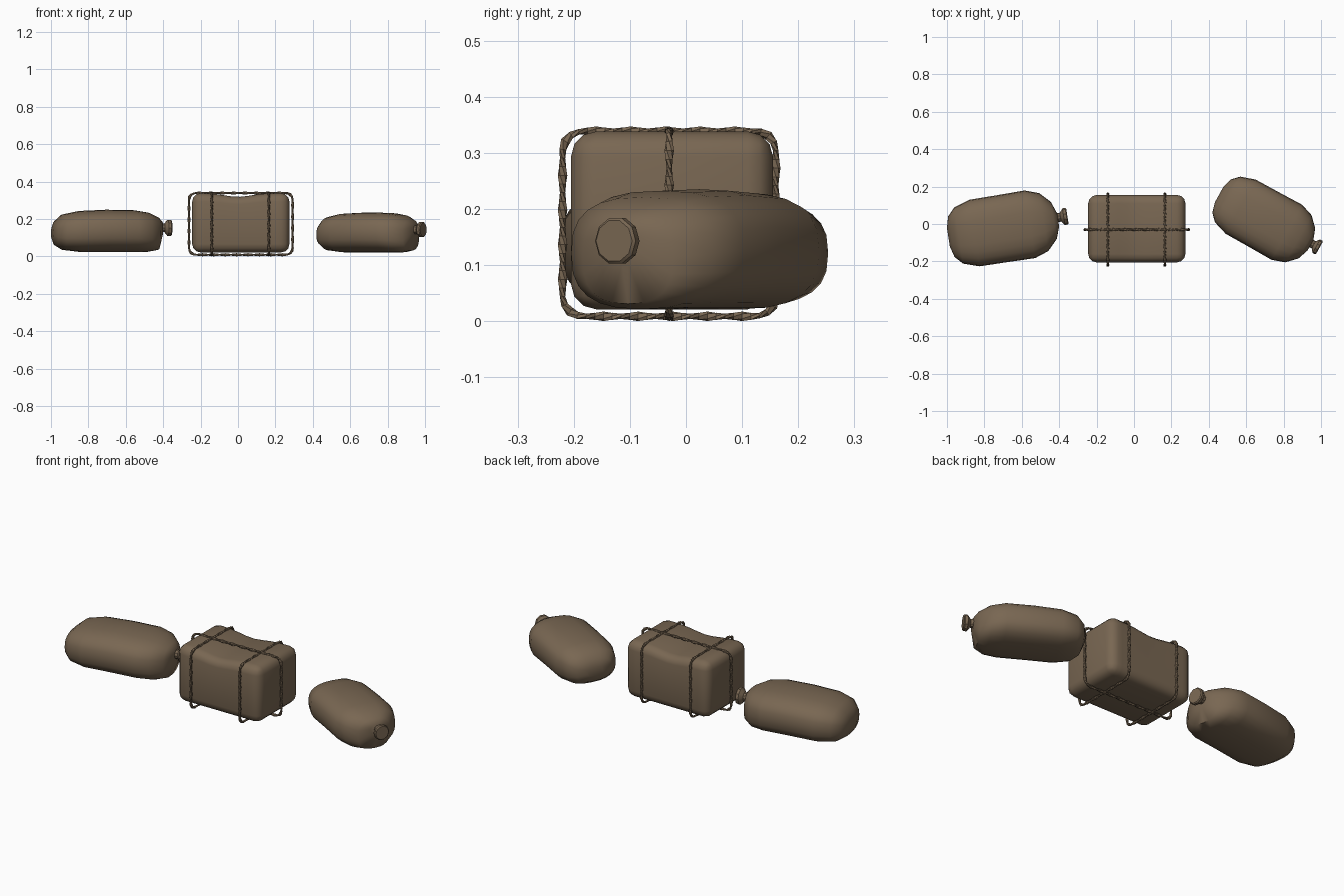
import bpy, bmesh
from math import sin, cos, pi, radians, exp, copysign
from mathutils import Vector, Matrix

cube = bpy.data.objects.get("Cube")
if cube:
    bpy.data.objects.remove(cube, do_unlink=True)

brown = bpy.data.materials.new("brown_canvas")
brown.use_nodes = True
brown.diffuse_color = (0.19, 0.135, 0.085, 1)
brown.node_tree.nodes["Principled BSDF"].inputs["Base Color"].default_value = brown.diffuse_color


def finish(bm, name, angle):
    bmesh.ops.recalc_face_normals(bm, faces=bm.faces)
    mesh = bpy.data.meshes.new(name)
    bm.to_mesh(mesh)
    bm.free()
    mesh.materials.append(brown)
    obj = bpy.data.objects.new(name, mesh)
    bpy.context.collection.objects.link(obj)
    bpy.ops.object.select_all(action='DESELECT')
    obj.select_set(True)
    bpy.context.view_layer.objects.active = obj
    bpy.ops.object.shade_smooth_by_angle(angle=radians(angle))
    return obj


def loft(bm, rings, closed=False):
    """Skin rings of points; cap the ends unless the rings form a loop."""
    loops = [[bm.verts.new(p) for p in ring] for ring in rings]
    pairs = list(zip(loops, loops[1:]))
    if closed:
        pairs.append((loops[-1], loops[0]))
    else:
        bm.faces.new(loops[0])
        bm.faces.new(loops[-1])
    for a, b in pairs:
        for i in range(len(a)):
            j = (i + 1) % len(a)
            bm.faces.new((a[i], a[j], b[j], b[i]))


def oval(u, half_width, low, high, sides=24, power=0.76):
    ring = []
    for k in range(sides):
        a = 2 * pi * k / sides
        c, s = (copysign(abs(f) ** power, f) for f in (cos(a), sin(a)))
        ring.append((u, half_width * c, (low + high) / 2 + (high - low) / 2 * s))
    return ring


# Stuffed sacks: position along the axis, half width, bottom, top
SACK = [(-.291, .05, .095, .155), (-.275, .11, .06, .19), (-.235, .152, .035, .225),
        (-.15, .18, .025, .243), (0, .181, .025, .25), (.15, .183, .025, .247),
        (.225, .157, .025, .235), (.28, .1, .035, .21), (.303, .035, .11, .185)]
# Tied neck: position along the axis, radius
NECK = [(.29, .026), (.318, .024), (.335, .045), (.35, .045), (.355, .04)]


def sack(name, place, turn, scale):
    matrix = Matrix.LocRotScale(Vector(place), Matrix.Rotation(radians(turn), 3, 'Z'), Vector(scale))
    bm = bmesh.new()
    loft(bm, [oval(*row) for row in SACK])
    bm.transform(matrix)
    finish(bm, name, 60)
    bm = bmesh.new()
    loft(bm, [oval(u, r, .153 - r, .153 + r, 10, 1) for u, r in NECK])
    bmesh.ops.translate(bm, vec=(0, .012, 0), verts=bm.verts)
    bm.transform(matrix)
    finish(bm, name + "_neck", 35)


sack("right_sack", (-.705, -.025, 0), 9, (1, 1, 1))
sack("left_sack", (.694, .024, -.002), -29, (.94, .92, .95))

# Bale: bevelled block with a sagging top
bm = bmesh.new()
bmesh.ops.create_cube(bm, size=1)
bmesh.ops.scale(bm, vec=(.52, .36, .317), verts=bm.verts)
bmesh.ops.translate(bm, vec=(.015, -.025, .18), verts=bm.verts)
bmesh.ops.bevel(bm, geom=bm.edges[:], offset=.045, segments=3, profile=.5, affect='EDGES')
for i in range(9):
    bmesh.ops.bisect_plane(bm, geom=bm.verts[:] + bm.edges[:] + bm.faces[:],
                           plane_co=(-.18 + i * .048, 0, 0), plane_no=(1, 0, 0))
for v in bm.verts:
    if v.co.z > .18:
        v.co.z -= .02 * exp(-(v.co.x / .1) ** 2) * (v.co.z - .18) / .16
finish(bm, "bale", 45)


def rope(name, center, across, half_width, half_height, twists):
    """Twisted flat cord following a rounded rectangle."""
    radius, up = .035, Vector((0, 0, 1))
    across = Vector(across)
    side = across.cross(up)
    corners = [(1, 1), (-1, 1), (-1, -1), (1, -1)]
    path = []
    for q, (sx, sz) in enumerate(corners):
        for k in range(5):
            a = (q + k / 4) * pi / 2
            path.append(Vector(center)
                        + across * (sx * (half_width - radius) + radius * cos(a))
                        + up * (sz * (half_height - radius) + radius * sin(a)))
    # Resample evenly so the twist is regular
    lengths = [(path[i] - path[i - 1]).length for i in range(1, len(path))]
    lengths.append((path[0] - path[-1]).length)
    total, count = sum(lengths), twists * 8
    points, seg, start = [], 0, 0
    for i in range(count):
        d = total * i / count
        while d > start + lengths[seg]:
            start += lengths[seg]
            seg += 1
        points.append(path[seg].lerp(path[(seg + 1) % len(path)], (d - start) / lengths[seg]))
    rings = []
    for i, p in enumerate(points):
        tangent = (points[(i + 1) % count] - points[i - 1]).normalized()
        out = side.cross(tangent)
        t = 2 * pi * twists * i / count
        ring = []
        for k in range(6):
            a = 2 * pi * k / 6
            x, y = .0085 * cos(a), .0055 * sin(a)
            ring.append(p + side * (x * cos(t) - y * sin(t)) + out * (x * sin(t) + y * cos(t)))
        rings.append(ring)
    bm = bmesh.new()
    loft(bm, rings, closed=True)
    finish(bm, name, 30)


# Ropes: two round the width, one round the length
for name, x in (("right_rope", -.14), ("left_rope", .165)):
    rope(name, (x, -.03, .174), (0, 1, 0), .19, .165, 11)
rope("long_rope", (.015, -.03, .174), (1, 0, 0), .277, .165, 14)
